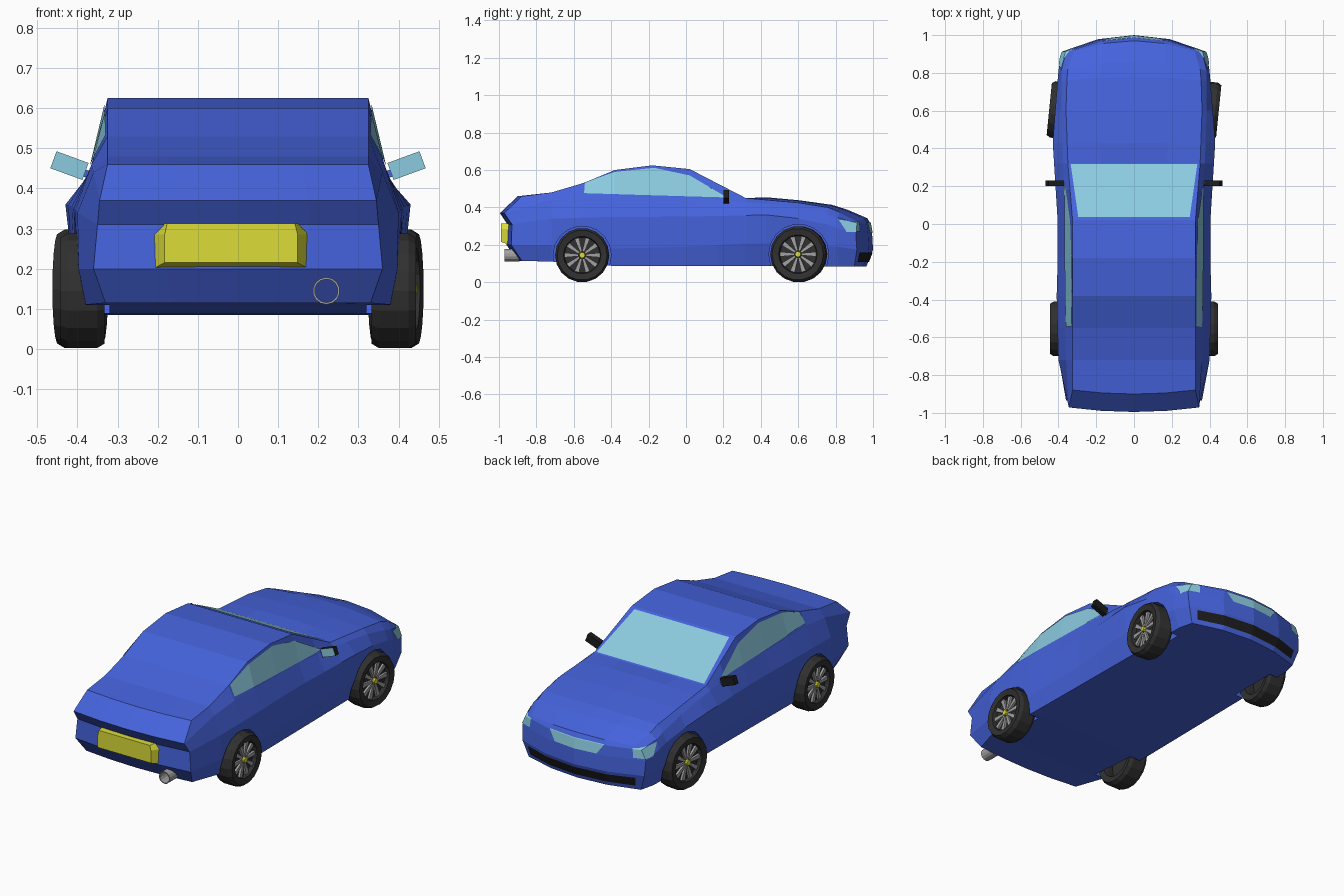
import bpy, bmesh, math
from mathutils import Vector, Matrix

if "Cube" in bpy.data.objects:
    bpy.data.objects.remove(bpy.data.objects["Cube"])

def material(name, rgb):
    m = bpy.data.materials.new(name)
    m.diffuse_color = (*rgb, 1)
    m.use_nodes = True
    m.node_tree.nodes["Principled BSDF"].inputs["Base Color"].default_value = m.diffuse_color
    return m

BLUE = material("body blue", (0.06, 0.125, 0.72))
GLASS = material("pale glass", (0.26, 0.60, 0.74))
BLACK = material("black", (0.012, 0.012, 0.012))
TYRE = material("tyre black", (0.03, 0.03, 0.03))
GREY = material("metal grey", (0.36, 0.36, 0.36))
YELLOW = material("yellow", (0.72, 0.72, 0.04))

def finish(name, bm, *mats):
    me = bpy.data.meshes.new(name)
    bm.to_mesh(me)
    bm.free()
    for m in mats:
        me.materials.append(m)
    ob = bpy.data.objects.new(name, me)
    bpy.context.collection.objects.link(ob)
    return ob

def mirror(ob):
    ob.modifiers.new("mirror", 'MIRROR')

def box(bm, size, mat):
    bmesh.ops.create_cube(bm, size=1, matrix=mat @ Matrix.Diagonal((*size, 1)))

def lathe(name, profile, n, mat):
    """Closed (radius, x) profile turned around the x axis."""
    bm = bmesh.new()
    rings = []
    for i in range(n):
        a = 2 * math.pi * i / n
        rings.append([bm.verts.new((x, r * math.cos(a), r * math.sin(a))) for r, x in profile])
    k = len(profile)
    for i in range(n):
        p, q = rings[i], rings[(i + 1) % n]
        for j in range(k):
            bm.faces.new((p[j], p[(j + 1) % k], q[(j + 1) % k], q[j]))
    bmesh.ops.recalc_face_normals(bm, faces=bm.faces)
    return finish(name, bm, mat)

# Body: five lengthwise lines (y, half width, z), lofted through stations
floor = [(-.90, .33, .115), (-.7, .385, .11), (-.42, .385, .087), (.86, .37, .085), (.965, .35, .085)]
crease = [(-.96, .36, .20), (-.7, .40, .20), (-.4, .405, .18), (.02, .40, .19),
          (.35, .415, .21), (.86, .40, .19), (1.0, .38, .175)]
waist = [(-.955, .35, .31), (-.72, .40, .34), (-.4, .41, .35), (-.05, .40, .35),
         (.43, .43, .36), (.7, .41, .33), (.86, .40, .29), (.995, .385, .26)]
belt = [(-.995, .345, .37), (-.72, .36, .44), (-.55, .365, .46), (.02, .365, .455),
        (.32, .375, .43), (.6, .385, .40), (.86, .385, .345), (.985, .36, .315)]
top = [(-.90, .325, .46), (-.72, .325, .48), (-.55, .325, .53), (-.38, .325, .60), (-.18, .325, .625),
       (.02, .325, .605), (.32, .35, .45), (.60, .36, .425), (.78, .355, .40), (.86, .35, .375), (.97, .32, .328)]
levels = [floor, crease, waist, belt, top]
stations = [None, -.72, -.55, -.38, -.18, .02, .18, .32, .43, .6, .78, .86, None]

def sample(keys, y):
    for a, b in zip(keys, keys[1:]):
        if a[0] <= y <= b[0]:
            t = (y - a[0]) / (b[0] - a[0])
            return Vector(a).lerp(Vector(b), t)

def body_point(s, l, c):
    keys = levels[l]
    last = len(stations) - 1
    y, x, z = keys[0] if s == 0 else keys[-1] if s == last else sample(keys, stations[s])
    x *= c / 2
    if l == 4 and y > .32:                       # crowned bonnet
        z += .014 * (1 - (c / 2) ** 2)
    y -= .6 * x * x * max(0, (y - .7) / .3)      # rounded nose
    if s == 0:
        y += .2 * x * x                          # slightly rounded tail
    return x, y, z

bm = bmesh.new()
cache = {}
def v(s, l, c):
    if (s, l, c) not in cache:
        cache[s, l, c] = bm.verts.new(body_point(s, l, c))
    return cache[s, l, c]

path = ([(0, c) for c in range(-2, 3)] + [(l, 2) for l in (1, 2, 3)]
        + [(4, c) for c in range(2, -3, -1)] + [(l, -2) for l in (3, 2, 1)])
for s in range(len(stations) - 1):
    for p, q in zip(path, path[1:] + path[:1]):
        bm.faces.new((v(s, *p), v(s, *q), v(s + 1, *q), v(s + 1, *p)))
for s in (0, len(stations) - 1):
    for l in range(4):
        for c in range(-2, 2):
            bm.faces.new((v(s, l, c), v(s, l, c + 1), v(s, l + 1, c + 1), v(s, l + 1, c)))
bmesh.ops.recalc_face_normals(bm, faces=bm.faces)
shell = bm.copy()
body = finish("car_body", bm, BLUE)

# Wheel arches cut from the body
WHEELS = [("rear", -.555, .145, .388, 0), ("front", .603, .15, .393, -.1)]
bm = bmesh.new()
for _, y, r, _, _ in WHEELS:
    for side in (1, -1):
        m = Matrix.Translation((side * .42, y, r)) @ Matrix.Rotation(math.pi / 2, 4, 'Y')
        bmesh.ops.create_cone(bm, cap_ends=True, segments=18, radius1=r + .01, radius2=r + .01, depth=.2, matrix=m)
cutter = finish("arch_cutter", bm, BLUE)
cutter.hide_render = True
mod = body.modifiers.new("arches", 'BOOLEAN')
mod.operation, mod.solver, mod.object = 'DIFFERENCE', 'EXACT', cutter
bpy.context.view_layer.objects.active = body
bpy.ops.object.modifier_apply(modifier="arches")
bpy.data.objects.remove(cutter)

def panel(name, d, poly, mat, both=False):
    """Thin panel following the body: the shell seen along d, trimmed to a convex outline."""
    d = Vector(d).normalized()
    V = Vector((0, 1, 0)) if d.z > .9 else Vector((0, 0, 1))
    U = V.cross(d)
    b = shell.copy()
    b.normal_update()
    bmesh.ops.delete(b, geom=[f for f in b.faces if f.normal.dot(d) < .3], context='FACES')
    pts = [U * p[0] + V * p[1] for p in poly]
    mid = sum(pts, Vector()) / len(pts)
    for p, q in zip(pts, pts[1:] + pts[:1]):
        n = (q - p).cross(d).normalized()
        if n.dot(mid - p) > 0:
            n = -n
        bmesh.ops.bisect_plane(b, geom=b.verts[:] + b.edges[:] + b.faces[:], plane_co=p, plane_no=n, clear_outer=True)
    b.normal_update()
    for vert, n in [(w, w.normal.copy()) for w in b.verts]:
        vert.co += n * .004
    ob = finish(name, b, mat)
    if both:
        mirror(ob)

# Glass, lights and front openings
panel("windscreen", (0, 0, 1), [(-.295, .035), (.295, .035), (.335, .315), (-.335, .315)], GLASS)
panel("side_window", (1, 0, 0), [(-.545, .475), (-.54, .533), (-.38, .589), (-.17, .611), (.02, .57),
                                 (.11, .517), (.22, .452)], GLASS, True)
panel("headlight", (.8, .6, 0), [(.42, .333), (.55, .318), (.55, .27), (.45, .268)], GLASS, True)
panel("grille", (0, 1, 0), [(-.17, .318), (.17, .318), (.13, .262), (-.13, .262)], GLASS)
panel("front_intake", (0, 1, 0), [(-.335, .16), (.335, .16), (.325, .11), (-.325, .11)], BLACK)
shell.free()

# Rear plate: chamfered block
bm = bmesh.new()
outline = [(-.212, .2), (.178, .2), (.178, .285), (.15, .313), (-.185, .313), (-.212, .285)]
face = bm.faces.new([bm.verts.new((x, -.94, z)) for x, z in outline])
ext = bmesh.ops.extrude_face_region(bm, geom=[face])["geom"]
for w in ext:
    if isinstance(w, bmesh.types.BMVert):
        w.co.y = -.988
        w.co.x = -.017 + (w.co.x + .017) * (.95 if w.co.z > .3 else .85)
        w.co.z = .25 + (w.co.z - .25) * (.7 if w.co.z < .21 else 1)
bmesh.ops.recalc_face_normals(bm, faces=bm.faces)
finish("rear_plate", bm, YELLOW)

# Exhaust pipe
pipe = lathe("exhaust_pipe", [(.034, -.04), (.034, .04), (.029, .04), (.029, -.04)], 14, GREY)
pipe.location = (.22, -.93, .145)
pipe.rotation_euler = (-.25, 0, math.pi / 2)

# Door mirrors: black housing, glass on the face looking back, blue stalk
bm = bmesh.new()
box(bm, (.085, .03, .045), Matrix.Translation((.42, .215, .457)) @ Matrix.Rotation(-.35, 4, 'Y'))
bm.normal_update()
for f in bm.faces:
    f.material_index = 1 if f.normal.y < -.9 else 0
mirror(finish("door_mirror", bm, BLACK, GLASS))
bm = bmesh.new()
box(bm, (.05, .015, .018), Matrix.Translation((.372, .218, .435)) @ Matrix.Rotation(-.3, 4, 'Y'))
mirror(finish("mirror_stalk", bm, BLUE))

# Wheels
def wheel(name, loc, turn, r):
    w = .056
    rim = r * .69
    tyre = lathe(name + "_tyre", [(rim, -w * .9), (r * .92, -w), (r, -w * .65), (r, w * .65),
                                  (r * .92, w), (rim, w * .9), (rim * .95, w * .5), (rim * .95, -w * .5)], 18, TYRE)
    b = bmesh.new()
    m = Matrix.Translation((w * .3, 0, 0)) @ Matrix.Rotation(math.pi / 2, 4, 'Y')
    bmesh.ops.create_cone(b, cap_ends=True, segments=18, radius1=rim, radius2=rim, depth=.02, matrix=m)
    disc = finish(name + "_disc", b, TYRE)
    b = bmesh.new()
    for i in range(10):                          # tapered spokes
        a = 2 * math.pi * i / 10
        ring = [(.02, -.3), (rim * .95, -.13), (rim * .95, .13), (.02, .3)]
        f = b.faces.new([b.verts.new((w * .72, q * math.cos(a + t), q * math.sin(a + t))) for q, t in ring])
        for e in bmesh.ops.extrude_face_region(b, geom=[f])["geom"]:
            if isinstance(e, bmesh.types.BMVert):
                e.co.x = w * .5
    bmesh.ops.recalc_face_normals(b, faces=b.faces)
    spokes = finish(name + "_spokes", b, GREY)
    b = bmesh.new()
    m = Matrix.Translation((w * .65, 0, 0)) @ Matrix.Rotation(math.pi / 2, 4, 'Y')
    bmesh.ops.create_cone(b, cap_ends=True, segments=10, radius1=.018, radius2=.015, depth=.03, matrix=m)
    hub = finish(name + "_hub", b, YELLOW)
    for ob in (tyre, disc, spokes, hub):
        ob.location = loc
        ob.rotation_euler.z = turn

for end, y, r, x, steer in WHEELS:
    wheel(end + "_right_wheel", (x, y, r), steer, r)
    wheel(end + "_left_wheel", (-x, y, r), math.pi + steer, r)
